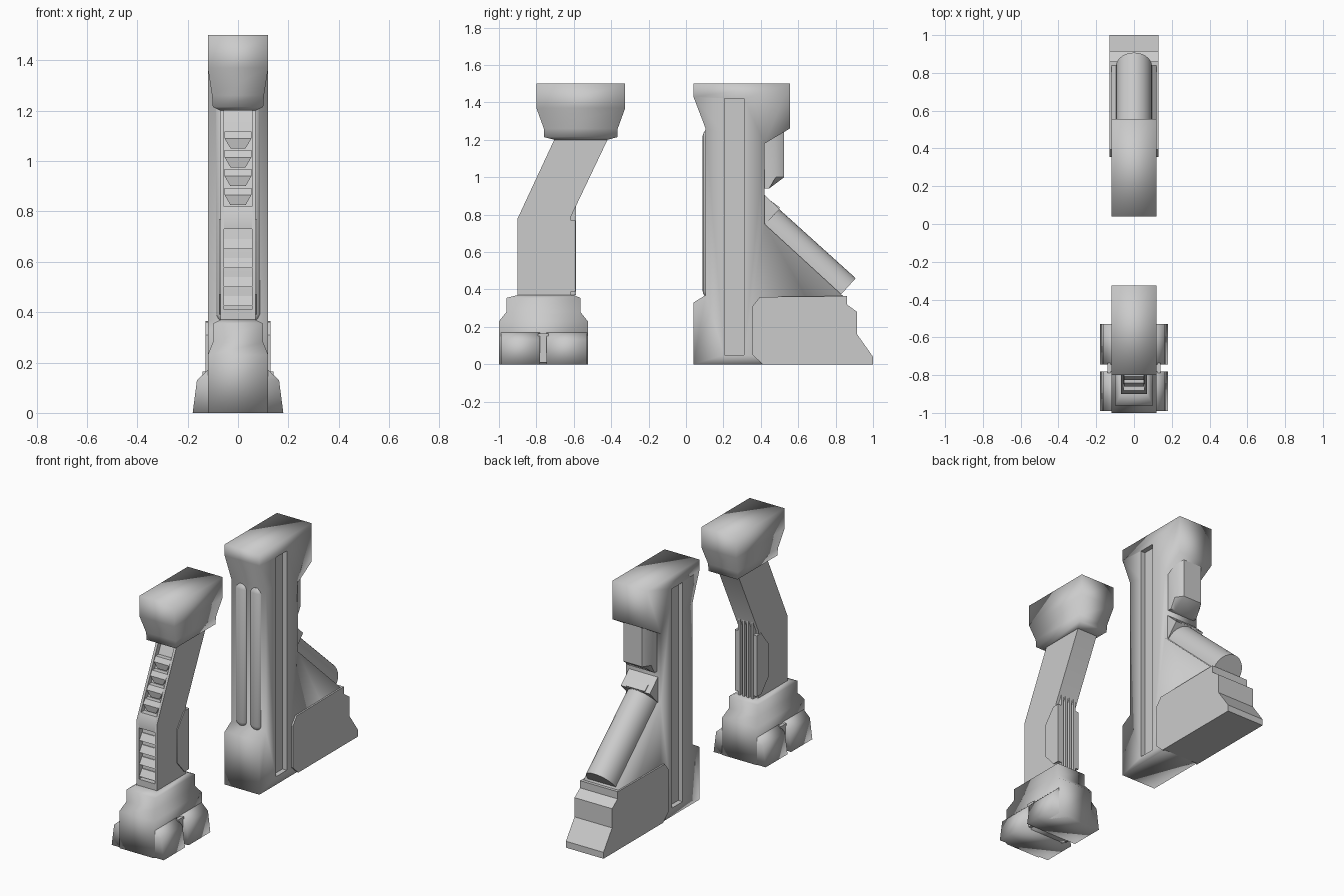
import bpy, bmesh, math
from mathutils import Vector

cube = bpy.data.objects.get("Cube")
if cube:
    bpy.data.objects.remove(cube)

grey = bpy.data.materials.new("plain grey")
grey.use_nodes = True
grey.diffuse_color = (0.6, 0.6, 0.6, 1)
grey.node_tree.nodes["Principled BSDF"].inputs["Base Color"].default_value = (0.6, 0.6, 0.6, 1)


def finish(name, bm, angle):
    """Turn a bmesh into an object, smoothed up to the given angle."""
    bmesh.ops.recalc_face_normals(bm, faces=bm.faces)
    mesh = bpy.data.meshes.new(name)
    bm.to_mesh(mesh)
    bm.free()
    mesh.materials.append(grey)
    obj = bpy.data.objects.new(name, mesh)
    bpy.context.collection.objects.link(obj)
    bpy.ops.object.select_all(action='DESELECT')
    obj.select_set(True)
    bpy.context.view_layer.objects.active = obj
    if angle:
        bpy.ops.object.shade_smooth_by_angle(angle=math.radians(angle))
    return obj


def skin(name, rings, angle):
    """Join matching rings of points and cap both ends."""
    bm = bmesh.new()
    loops = [[bm.verts.new(p) for p in ring] for ring in rings]
    n = len(loops[0])
    for a, b in zip(loops, loops[1:]):
        for i in range(n):
            j = (i + 1) % n
            bm.faces.new((a[i], a[j], b[j], b[i]))
    bm.faces.new(loops[0])
    bm.faces.new(loops[-1])
    return finish(name, bm, angle)


def prism(name, profile, x0, x1, angle=40):
    """Side profile of (y, z) points extruded across x."""
    return skin(name, [[(x, y, z) for y, z in profile] for x in (x0, x1)], angle)


def loft(name, sections, angle=100):
    """Stack of rectangles given as (z, half width, front, back)."""
    return skin(name, [[(-w, f, z), (w, f, z), (w, b, z), (-w, b, z)]
                       for z, w, f, b in sections], angle)


def box(name, x0, x1, y0, y1, z0, z1):
    return prism(name, [(y0, z0), (y1, z0), (y1, z1), (y0, z1)], x0, x1)


# Front pillar: foot block, side pads and head
loft("pillar_base", [(0, .12, -1, -.525), (.23, .12, -1, -.525), (.28, .10, -.96, -.565),
                     (.355, .10, -.96, -.565), (.37, .07, -.9, -.6)])
for label, f, b in (("front", -.99, -.78), ("rear", -.745, -.53)):
    loft(label + "_foot_pads", [(0, .18, f, b), (.13, .163, f, b), (.17, .12, f, b)])
box("foot_pad_link", -.14, .14, -.79, -.735, .01, .165)
loft("pillar_head", [(1.2, .07, -.7, -.42), (1.215, .10, -.76, -.365), (1.26, .103, -.76, -.365),
                     (1.37, .12, -.8, -.325), (1.5, .12, -.8, -.325)])

# Bent column: recessed core between two side rails
def column_profile(inset):
    return [(-.9 + inset, .36), (-.9 + inset, .78), (-.7 + inset, 1.21),
            (-.415, 1.21), (-.615, .79), (-.615, .36)]

prism("column_core", column_profile(.035), -.056, .056)
for side, s in (("left", 1), ("right", -1)):
    prism(side + "_column_rail", column_profile(0), s * .055, s * .07)
    prism(side + "_rear_pad", [(-.705, .68), (-.635, .77), (-.59, .77), (-.59, .39),
                               (-.635, .39), (-.705, .47)], s * .05, s * .076)


def slope(z):
    return -.9 + (z - .78) * .4651

prism("column_knee", [(-.9, .73), (-.9, .78), (slope(.82), .82), (-.8, .82), (-.8, .73)], -.056, .056)
box("column_sill", -.056, .056, -.9, -.8, .36, .41)

# Grip ridges on the sloped part, rungs on the straight part
for i in range(4):
    z = .825 + i * .075
    loft("grip_ridge", [(z, .03, slope(z) + .025, slope(z) + .07),
                        (z + .04, .053, slope(z + .04), slope(z) + .07),
                        (z + .068, .053, slope(z + .068) + .006, slope(z) + .09)], 30)
    r = .425 + i * .075
    prism("front_rung", [(-.895, r), (-.84, r), (-.84, r + .04), (-.87, r + .04)], -.055, .055)

# Rear cooling fins
for x in (-.045, -.015, .015, .045):
    prism("rear_fin", [(-.64, .37), (-.588, .37), (-.588, .85), (-.64, .74)], x - .007, x + .007)

# Tall tower with a channel cut in each side
tower = prism("tower_body", [(.04, 0), (.04, .33), (.105, .37), (.105, 1.26), (.04, 1.43),
                             (.04, 1.5), (.555, 1.5), (.555, 1.26), (.42, 1.18), (.42, .75),
                             (.84, .365), (.84, .01), (.42, 0)], -.12, .12, 100)
for s in (1, -1):
    cutter = box("channel_cutter", s * .09, s * .2, .205, .31, .05, 1.42)
    cutter.hide_render = True
    bpy.context.view_layer.objects.active = tower
    cut = tower.modifiers.new("channel", 'BOOLEAN')
    cut.operation = 'DIFFERENCE'
    cut.solver = 'EXACT'
    cut.object = cutter
    bpy.ops.object.modifier_apply(modifier=cut.name)
    bpy.data.objects.remove(cutter)
for e in tower.data.edges:
    ends = [tower.data.vertices[i].co for i in e.vertices]
    e.use_edge_sharp = all(.2 < p.y < .315 and .04 < p.z < 1.43 for p in ends)

# Two rounded pipes on the tower front
for s in (1, -1):
    rings = []
    for z, r in ((.36, .012), (.375, .03), (.39, .038), (1.22, .038), (1.235, .03), (1.25, .012)):
        rings.append([(s * .05 + r * math.cos(a * math.pi / 6), .108 + r * .5 * math.sin(a * math.pi / 6), z)
                      for a in range(12)])
    skin("front_pipe", rings, 50)

# Stepped plinth behind the tower
prism("rear_plinth", [(.41, 0), (.355, .05), (.355, .31), (.395, .36), (.86, .365), (.86, .32),
                      (.915, .28), (.915, .16), (1, .04), (1, 0)], -.13, .13, 0)

# Sloping half-round tank with collar and latch
top, end = Vector((0, .425, .75)), Vector((0, .835, .38))
along = (end - top).normalized()
out = Vector((0, -along.z, along.y))
half = [(.095 * math.cos(math.pi * i / 14), .108 * math.sin(math.pi * i / 14)) for i in range(15)]
half += [(-.095, -.03), (.095, -.03)]
skin("sloping_tank", [[p + Vector((x, 0, 0)) + out * h for x, h in half] for p in (top, end)], 40)
prism("tank_collar", [(.40, .73), (.425, .75), (.5, .83), (.42, .905), (.40, .905)], -.1, .1)
prism("collar_latch", [(.435, .88), (.452, .875), (.502, .838), (.49, .82)], -.065, .065)

# Block under the rear overhang of the tower head
skin("overhang_block", [[(x, y, z) for y, z in ((.41, .94), (.445, .94), (d, 1.0), (d, 1.25), (.41, 1.25))]
                        for x, d in ((-.095, .48), (-.065, .525), (.065, .525), (.095, .48))], 40)
